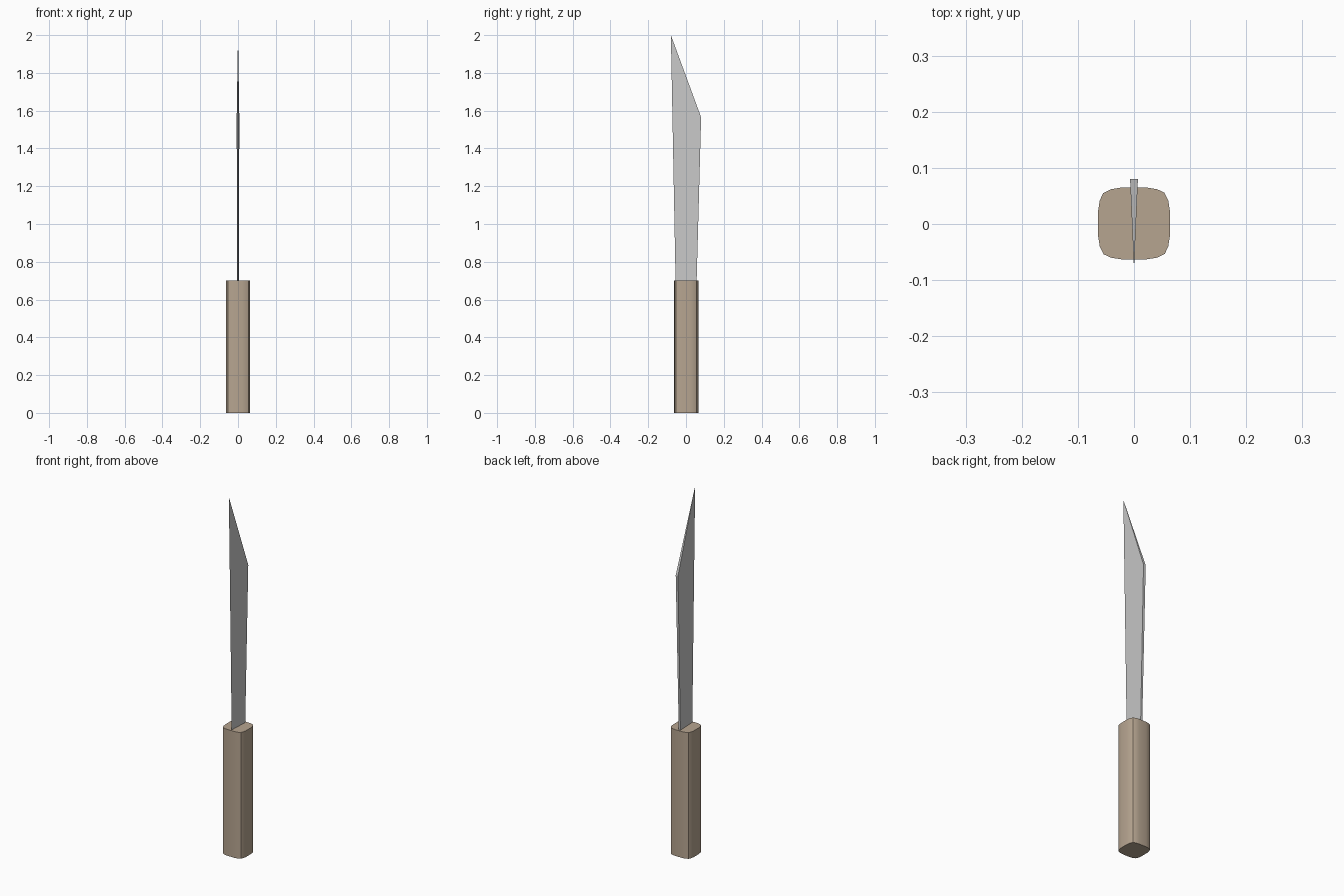
import bpy, bmesh, math

if "Cube" in bpy.data.objects:
    bpy.data.objects.remove(bpy.data.objects["Cube"])


def material(name, rgb):
    m = bpy.data.materials.new(name)
    m.diffuse_color = (*rgb, 1)
    m.use_nodes = True
    m.node_tree.nodes["Principled BSDF"].inputs["Base Color"].default_value = m.diffuse_color
    return m


def finish(name, bm, mat):
    bmesh.ops.recalc_face_normals(bm, faces=bm.faces)
    me = bpy.data.meshes.new(name)
    bm.to_mesh(me)
    bm.free()
    me.materials.append(mat)
    ob = bpy.data.objects.new(name, me)
    bpy.context.collection.objects.link(ob)
    return ob


wood = material("tan wood", (0.47, 0.375, 0.28))
steel = material("grey steel", (0.58, 0.58, 0.58))

# Handle: square section with bowed sides and crisp corners, extruded upward
side = [(0.055, -0.054), (0.061, -0.041), (0.064, -0.022),
        (0.064, 0.022), (0.061, 0.041)]
bm = bmesh.new()
ring = []
for k in range(4):
    c, s = round(math.cos(k * math.pi / 2)), round(math.sin(k * math.pi / 2))
    ring += [bm.verts.new((c * x - s * y, s * x + c * y + 0.001, 0)) for x, y in side]
base = bm.faces.new(ring)
top = bmesh.ops.extrude_face_region(bm, geom=[base], use_keep_orig=True)
bmesh.ops.translate(bm, vec=(0, 0, 0.7),
                    verts=[v for v in top["geom"] if isinstance(v, bmesh.types.BMVert)])
handle = finish("handle", bm, wood)
bpy.context.view_layer.objects.active = handle
handle.select_set(True)
bpy.ops.object.shade_smooth_by_angle(angle=math.radians(25))

# Blade: wedge with a thick spine at the back, sharp front edge and slanted tip
bm = bmesh.new()
edge, tip = bm.verts.new((0, -0.055, 0.69)), bm.verts.new((0, -0.08, 2.0))
low = [bm.verts.new((s * 0.005, 0.056, 0.69)) for s in (-1, 1)]
high = [bm.verts.new((s * 0.007, 0.08, 1.565)) for s in (-1, 1)]
for i in range(2):
    bm.faces.new((edge, low[i], high[i], tip))
bm.faces.new((low[0], low[1], high[1], high[0]))
bm.faces.new((high[0], high[1], tip))
bm.faces.new((edge, low[0], low[1]))
finish("blade", bm, steel)
